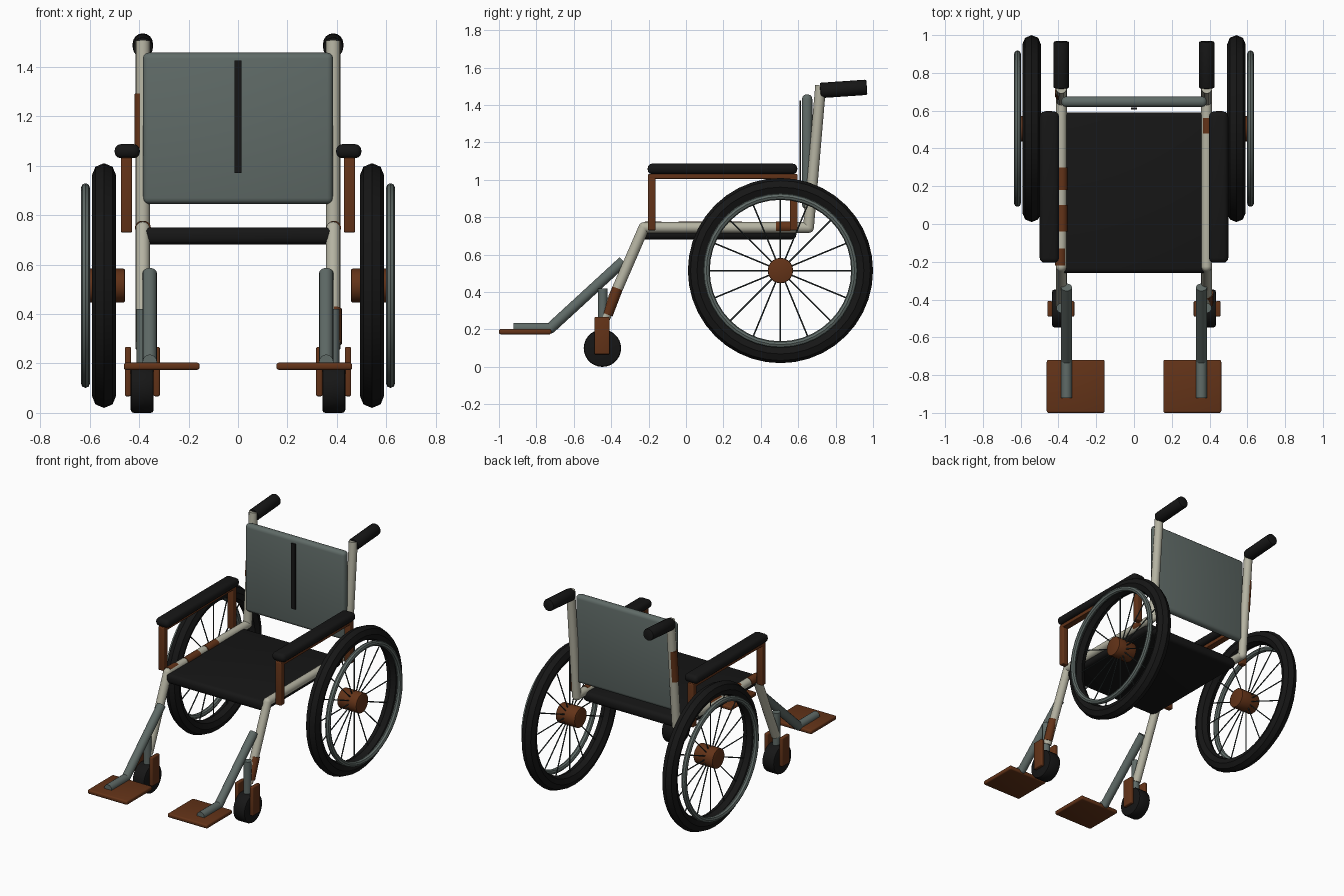
import bpy, bmesh, math
from mathutils import Vector, Matrix

if "Cube" in bpy.data.objects:
    bpy.data.objects.remove(bpy.data.objects["Cube"])


def material(name, r, g, b):
    m = bpy.data.materials.new(name)
    m.diffuse_color = (r, g, b, 1)
    m.use_nodes = True
    m.node_tree.nodes["Principled BSDF"].inputs["Base Color"].default_value = m.diffuse_color
    return m


CREAM = material("cream_paint", 0.46, 0.45, 0.36)
GREY = material("grey_green", 0.115, 0.145, 0.135)
RUST = material("rust_brown", 0.125, 0.033, 0.009)
BLACK = material("black_rubber", 0.008, 0.008, 0.008)
STEEL = material("dark_steel", 0.03, 0.04, 0.04)


def finish(bm, name, mat):
    me = bpy.data.meshes.new(name)
    bmesh.ops.recalc_face_normals(bm, faces=bm.faces[:])
    bm.to_mesh(me)
    bm.free()
    me.materials.append(mat)
    me.shade_smooth()
    me.set_sharp_from_angle(angle=math.radians(40))
    ob = bpy.data.objects.new(name, me)
    bpy.context.collection.objects.link(ob)
    return ob


def round_edges(bm, width, segments=3):
    sharp = [e for e in bm.edges if e.calc_face_angle(0) > 1]
    bmesh.ops.bevel(bm, geom=sharp, offset=width, segments=segments,
                    profile=0.5, affect='EDGES', clamp_overlap=True)


def box(name, lo, hi, mat, bevel=0.0):
    lo, hi = Vector(lo), Vector(hi)
    bm = bmesh.new()
    bmesh.ops.create_cube(bm, size=1)
    size = [abs(b - a) for a, b in zip(lo, hi)]
    bmesh.ops.transform(bm, verts=bm.verts[:], matrix=Matrix.Translation((lo + hi) / 2) @ Matrix.Diagonal((*size, 1)))
    if bevel:
        round_edges(bm, bevel)
    return finish(bm, name, mat)


def add_rod(bm, p, q, r, sides):
    p, q = Vector(p), Vector(q)
    d = q - p
    m = Matrix.Translation((p + q) / 2) @ d.to_track_quat('Z', 'Y').to_matrix().to_4x4()
    bmesh.ops.create_cone(bm, cap_ends=True, segments=sides, radius1=r, radius2=r,
                          depth=d.length, matrix=m)


def rod(name, p, q, r, mat, sides=16, bevel=0.0):
    bm = bmesh.new()
    add_rod(bm, p, q, r, sides)
    if bevel:
        round_edges(bm, bevel, 2)
    return finish(bm, name, mat)


def tube(name, points, r, mat, sides=16):
    # rods joined by ball elbows
    bm = bmesh.new()
    for a, b in zip(points, points[1:]):
        add_rod(bm, a, b, r, sides)
    for c in points[1:-1]:
        bmesh.ops.create_uvsphere(bm, u_segments=sides, v_segments=8, radius=r,
                                  matrix=Matrix.Translation(c))
    return finish(bm, name, mat)


def ring(name, centre, major, minor, mat, n=40, k=8):
    # torus around the x axis
    bm = bmesh.new()
    loops = []
    for i in range(n):
        a = math.tau * i / n
        row = []
        for j in range(k):
            t = math.tau * j / k
            rad = major + minor * math.cos(t)
            row.append(bm.verts.new((centre[0] + minor * math.sin(t),
                                     centre[1] + rad * math.cos(a),
                                     centre[2] + rad * math.sin(a))))
        loops.append(row)
    for i in range(n):
        for j in range(k):
            a, b = loops[i], loops[(i + 1) % n]
            bm.faces.new((a[j], b[j], b[(j + 1) % k], a[(j + 1) % k]))
    return finish(bm, name, mat)


# seat and backrest
box("seat", (-0.388, -0.26, 0.682), (0.388, 0.59, 0.75), BLACK, 0.025)
box("backrest", (-0.385, 0.62, 0.845), (0.385, 0.675, 1.457), GREY, 0.024)
box("backrest_stripe", (-0.015, 0.607, 0.97), (0.015, 0.616, 1.425), BLACK)

for s, side in ((-1, "left"), (1, "right")):
    X = 0.385 * s

    # main frame: back post, seat rail, front leg
    tube(side + "_frame", [(X, 0.72, 1.505), (X, 0.655, 0.745), (X, -0.225, 0.745),
                           (X, -0.435, 0.26)], 0.029, CREAM)
    rod(side + "_push_handle", (X, 0.718, 1.478), (X, 0.967, 1.495), 0.041, BLACK, 16, 0.008)

    # armrest
    box(side + "_armrest_pad", (0.397 * s, -0.205, 1.03), (0.499 * s, 0.595, 1.087), BLACK, 0.025)
    box(side + "_armrest_bar", (0.428 * s, -0.2, 1.005), (0.474 * s, 0.595, 1.032), RUST, 0.004)
    box(side + "_armrest_front_post", (0.428 * s, -0.203, 0.73), (0.474 * s, -0.163, 1.03), RUST, 0.006)
    box(side + "_armrest_rear_post", (0.428 * s, 0.555, 0.73), (0.474 * s, 0.597, 1.03), RUST, 0.006)

    # rear wheel
    c = (0.542 * s, 0.505, 0.515)
    ring(side + "_tyre", c, 0.446, 0.049, BLACK)
    ring(side + "_hand_rim", (0.617 * s, c[1], c[2]), 0.396, 0.018, GREY)
    rod(side + "_hub", (0.457 * s, c[1], c[2]), (0.605 * s, c[1], c[2]), 0.068, RUST, 20, 0.006)
    bm = bmesh.new()
    for i in range(16):
        a = math.tau * i / 16
        d = Vector((0, math.cos(a), math.sin(a)))
        add_rod(bm, Vector(c) + d * 0.05, Vector(c) + d * 0.42, 0.004, 6)
    finish(bm, side + "_spokes", STEEL)

    # caster wheel, fork plates and stem
    rod(side + "_caster", (0.341 * s, -0.447, 0.1), (0.434 * s, -0.447, 0.1), 0.1, BLACK, 28, 0.012)
    for a, b, part in ((0.316, 0.342, "inner"), (0.432, 0.458, "outer")):
        box(f"{side}_fork_{part}", (a * s, -0.49, 0.067), (b * s, -0.408, 0.267), RUST, 0.007)
    rod(side + "_caster_axle", (0.32 * s, -0.447, 0.1), (0.455 * s, -0.447, 0.1), 0.02, GREY, 12)
    rod(side + "_caster_stem", (X, -0.445, 0.19), (X, -0.445, 0.42), 0.026, GREY)

    # footrest
    F = 0.357 * s
    tube(side + "_footrest_tube", [(F, -0.335, 0.565), (F, -0.725, 0.207), (F, -0.922, 0.207)], 0.029, GREY)
    box(side + "_footplate", (0.155 * s, -1.0, 0.174), (0.462 * s, -0.72, 0.203), RUST, 0.01)

# rust patches: short tube pieces pushed slightly out of the frame
rod("post_rust", (-0.391, 0.683, 1.07), (-0.391, 0.702, 1.29), 0.028, RUST)
rod("leg_rust", (0.391, -0.42, 0.28), (0.391, -0.366, 0.42), 0.029, RUST)
for x, y0, y1 in ((-0.381, 0.18, 0.3), (-0.381, -0.04, 0.1), (-0.388, -0.22, -0.13), (0.388, 0.48, 0.56)):
    rod("rail_rust", (x, y0, 0.748), (x, y1, 0.748), 0.029, RUST)
